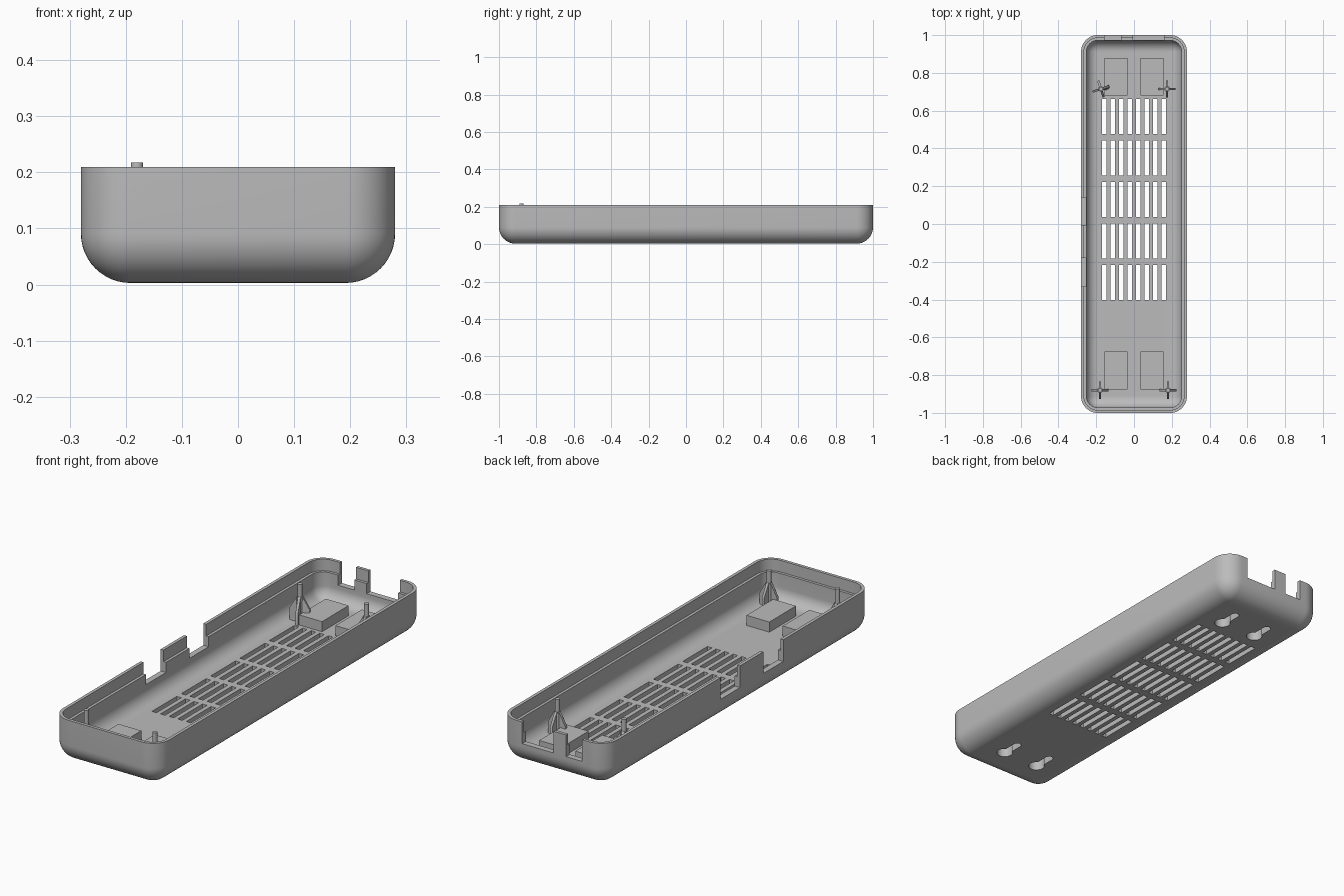
import bpy, bmesh, math
from mathutils import Matrix, Vector

cube = bpy.data.objects.get("Cube")
if cube:
    bpy.data.objects.remove(cube, do_unlink=True)

HX, HY = 0.28, 1.0            # half width and half length
BASE, RIM, FLOOR = 0.003, 0.21, 0.03
R, WALL, LIP = 0.088, 0.028, 0.015

grey = bpy.data.materials.new("plain grey")
grey.use_nodes = True
COLOUR = (0.5, 0.5, 0.5, 1)
grey.diffuse_color = COLOUR
grey.node_tree.nodes["Principled BSDF"].inputs["Base Color"].default_value = COLOUR


def finish(name, bm):
    bmesh.ops.recalc_face_normals(bm, faces=bm.faces)
    mesh = bpy.data.meshes.new(name)
    bm.to_mesh(mesh)
    bm.free()
    mesh.materials.append(grey)
    obj = bpy.data.objects.new(name, mesh)
    bpy.context.collection.objects.link(obj)
    return obj


def activate(obj):
    bpy.ops.object.select_all(action='DESELECT')
    obj.select_set(True)
    bpy.context.view_layer.objects.active = obj


def add_box(bm, x0, x1, y0, y1, z0, z1):
    size = Matrix.Diagonal((x1 - x0, y1 - y0, z1 - z0, 1))
    mid = Matrix.Translation(((x0 + x1) / 2, (y0 + y1) / 2, (z0 + z1) / 2))
    bmesh.ops.create_cube(bm, size=1, matrix=mid @ size)


def add_prism(bm, outline, offset):
    """Closed prism from a planar outline pushed along an offset."""
    a = [bm.verts.new(p) for p in outline]
    b = [bm.verts.new(Vector(p) + Vector(offset)) for p in outline]
    bm.faces.new(a)
    bm.faces.new(b[::-1])
    for i in range(len(a)):
        j = (i + 1) % len(a)
        bm.faces.new((a[i], b[i], b[j], a[j]))


def ring(bm, inset, z, steps=12):
    """Rounded rectangle loop, inset from the outside."""
    r = max(R - inset, 0.002)
    cx, cy = HX - inset - r, HY - inset - r
    verts = []
    for q, (sx, sy) in enumerate(((1, 1), (-1, 1), (-1, -1), (1, -1))):
        for k in range(steps + 1):
            t = math.pi / 2 * (q + k / steps)
            verts.append(bm.verts.new((sx * cx + r * math.cos(t),
                                       sy * cy + r * math.sin(t), z)))
    return verts


def apply_boolean(target, tool, operation):
    tool.hide_render = True
    mod = target.modifiers.new(operation.title(), 'BOOLEAN')
    mod.operation, mod.object, mod.solver = operation, tool, 'EXACT'
    activate(target)
    bpy.ops.object.modifier_apply(modifier=mod.name)
    bpy.data.objects.remove(tool, do_unlink=True)


# Tray shell: rounded bottom, wall, stepped lip, rounded inside
N = 12
quarter = [math.pi / 2 * i / N for i in range(N + 1)]
profile = [(R - R * math.sin(t), BASE + R - R * math.cos(t)) for t in quarter]
profile += [(0, RIM), (LIP, RIM), (LIP, 0.155), (WALL, 0.155)]
ri = R - WALL
profile += [(WALL + ri - ri * math.cos(t), FLOOR + ri - ri * math.sin(t))
            for t in quarter]
bm = bmesh.new()
loops = [ring(bm, inset, z) for inset, z in profile]
for a, b in zip(loops, loops[1:]):
    for i in range(len(a)):
        j = (i + 1) % len(a)
        bm.faces.new((a[i], a[j], b[j], b[i]))
bm.faces.new(loops[0][::-1])
bm.faces.new(loops[-1])
tray = finish("tray", bm)

# Raised pads that cover the hanging holes
pads = [(x, y) for x in (-0.095, 0.095) for y in (-0.775, 0.78)]
bm = bmesh.new()
for x, y in pads:
    add_box(bm, x - 0.06, x + 0.06, y - 0.1, y + 0.1, 0.015, 0.078)
apply_boolean(tray, finish("hanging_pads", bm), 'UNION')

# Cutters: vent slots, wall notches and keyhole pockets
bm = bmesh.new()
for row in range(5):
    for col in range(8):
        x, y = (col - 3.5) * 0.045, 0.57 - row * 0.22
        add_box(bm, x - 0.012, x + 0.012, y - 0.093, y + 0.093, -0.05, 0.06)
for y0, y1 in ((-0.005, 0.14), (-0.33, -0.18)):
    add_box(bm, -0.35, -0.235, y0, y1, 0.107, 0.3)
for x0, x1 in ((-0.155, -0.07), (-0.005, 0.16)):
    add_box(bm, x0, x1, 0.955, 1.1, 0.107, 0.3)
for x, y in pads:
    big, small = 0.036, 0.018
    start = math.acos(small / big)
    outline = []
    for k in range(25):                      # wide round end
        t = math.pi - start + k / 24 * (math.pi + 2 * start)
        outline.append((x + big * math.cos(t), y - 0.035 + big * math.sin(t), -0.05))
    for k in range(13):                      # narrow slot end
        t = math.pi * k / 12
        outline.append((x + small * math.cos(t), y + 0.055 + small * math.sin(t), -0.05))
    add_prism(bm, outline, (0, 0, 0.113))
apply_boolean(tray, finish("cutters", bm), 'DIFFERENCE')
activate(tray)
bpy.ops.object.shade_smooth_by_angle(angle=math.radians(30))

# Locating pins with four tapered fins
pins = (("back_right_pin", -0.175, 0.715, 0.208, 18),
        ("back_left_pin", 0.175, 0.715, 0.208, 0),
        ("front_right_pin", -0.18, -0.88, 0.218, 0),
        ("front_left_pin", 0.18, -0.88, 0.208, 0))
for name, x, y, top, turn in pins:
    bm = bmesh.new()
    for radius, height in ((0.011, top), (0.015, 0.145)):
        low = FLOOR - 0.01
        bmesh.ops.create_cone(bm, cap_ends=True, segments=20, radius1=radius,
                              radius2=radius, depth=height - low,
                              matrix=Matrix.Translation((0, 0, (height + low) / 2)))
    for k in range(4):
        first = len(bm.verts)
        fin = [(0, -0.006, 0.02), (0.046, -0.006, 0.02),
               (0.046, -0.006, 0.09), (0.012, -0.006, 0.15), (0, -0.006, 0.15)]
        add_prism(bm, fin, (0, 0.012, 0))
        bm.verts.ensure_lookup_table()
        bmesh.ops.rotate(bm, verts=bm.verts[first:],
                         matrix=Matrix.Rotation(math.radians(90 * k + turn), 3, 'Z'))
    pin = finish(name, bm)
    pin.location = (x, y, 0)
    activate(pin)
    bpy.ops.object.shade_smooth_by_angle(angle=math.radians(30))
